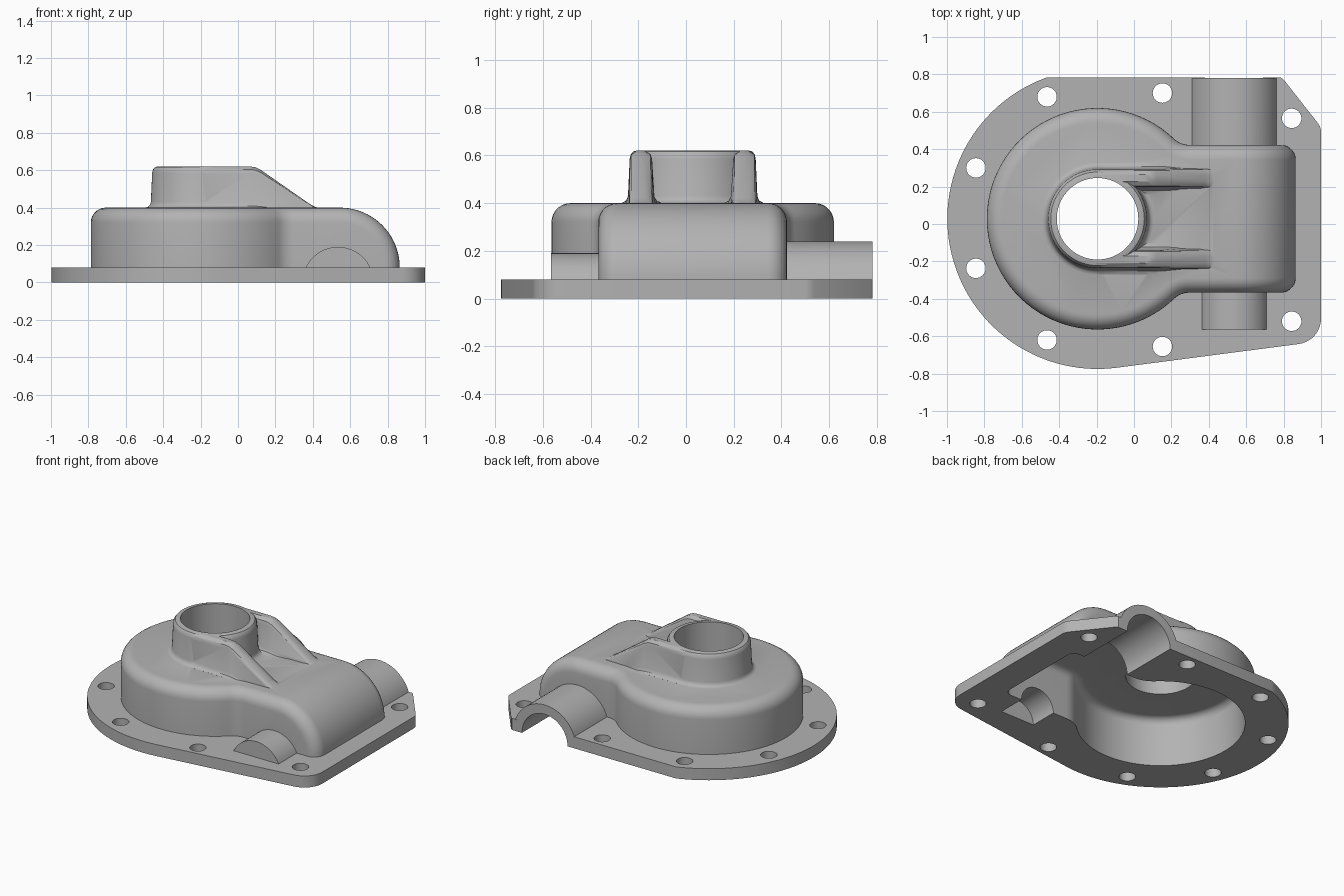
import bpy, bmesh, math
from mathutils import Vector

if "Cube" in bpy.data.objects:
    bpy.data.objects.remove(bpy.data.objects["Cube"])

CX, CY = -0.195, 0.028          # axis of the round chamber
SX = 0.535                      # axis of the half-round shaft bosses
pi = math.pi

metal = bpy.data.materials.new("cast_grey")
metal.diffuse_color = (0.45, 0.45, 0.45, 1)
metal.use_nodes = True
metal.node_tree.nodes["Principled BSDF"].inputs["Base Color"].default_value = metal.diffuse_color


def finish(bm, name):
    bmesh.ops.remove_doubles(bm, verts=bm.verts, dist=1e-5)
    bmesh.ops.recalc_face_normals(bm, faces=bm.faces)
    me = bpy.data.meshes.new(name)
    bm.to_mesh(me)
    bm.free()
    me.materials.append(metal)
    ob = bpy.data.objects.new(name, me)
    bpy.context.collection.objects.link(ob)
    return ob


def loft(rings, name):
    """Closed solid through rings of equal length."""
    bm = bmesh.new()
    vs = [[bm.verts.new(p) for p in r] for r in rings]
    n = len(vs[0])
    for a, b in zip(vs, vs[1:]):
        for i in range(n):
            j = (i + 1) % n
            bm.faces.new((a[i], a[j], b[j], b[i]))
    bm.faces.new(vs[0])
    bm.faces.new(vs[-1])
    return finish(bm, name)


def cylinder(name, x, y, r, z0, z1, n=48):
    return loft([[(x + r * math.cos(2 * pi * i / n), y + r * math.sin(2 * pi * i / n), z)
                  for i in range(n)] for z in (z0, z1)], name)


def shaft(name, r, y0, y1, n=64):
    return loft([[(SX + r * math.cos(2 * pi * i / n), y, r * math.sin(2 * pi * i / n))
                  for i in range(n)] for y in (y0, y1)], name)


def outline(d):
    """Keyhole outline of chamber and gear case, moved inward by d."""
    R, h, f = 0.592, 0.395, 0.12
    fx = math.sqrt((R + f) ** 2 - (h + f) ** 2)
    phi = math.atan2(h + f, fx)
    half = [(0.545 - CX, h - d)]
    for i in range(9):
        a = 1.5 * pi + (phi - pi / 2) * i / 8
        half.append((fx + (f + d) * math.cos(a), h + f + (f + d) * math.sin(a)))
    for i in range(1, 33):
        a = phi + (pi - phi) * i / 32
        half.append(((R - d) * math.cos(a), (R - d) * math.sin(a)))
    pts = half + [(x, -y) for x, y in half[-2::-1]]
    return [(CX + x, CY + y) for x, y in pts]


def housing(name, t, round_r, base):
    """Round-edged keyhole body whose case end curves down; t shrinks it."""
    top = 0.4 - t
    levels = [(t, 0.08)] + [(t + round_r * (1 - math.cos(a)), top - round_r + round_r * math.sin(a))
                            for a in [pi / 2 * i / 7 for i in range(8)]]
    bm = bmesh.new()
    rings = [[bm.verts.new((x, y, z)) for x, y in outline(d)] for d, z in levels]
    for a, b in zip(rings, rings[1:]):
        for i in range(len(a) - 1):
            bm.faces.new((a[i], a[i + 1], b[i + 1], b[i]))
    bm.faces.new(rings[0])
    bm.faces.new(rings[-1])
    # curved end: turn the end section a quarter around the base edge
    contour = [r[0] for r in rings] + [r[-1] for r in reversed(rings)]
    prev, steps = contour, 20
    for k in range(1, steps + 1):
        a = pi / 2 * k / steps
        cur = []
        for i, v in enumerate(contour):
            rho = v.co.z - 0.08
            on_axis = i in (0, len(contour) - 1)
            cur.append(v if on_axis else bm.verts.new(
                (0.545 + rho * math.sin(a), v.co.y, 0.08 + rho * math.cos(a))))
        for i in range(len(contour) - 1):
            quad = list(dict.fromkeys((prev[i], prev[i + 1], cur[i + 1], cur[i])))
            bm.faces.new(quad)
        prev = cur
    bm.faces.new(prev)
    for v in bm.verts:
        if v.co.z < 0.0801:
            v.co.z = base
    return finish(bm, name)


def flange():
    """Flat mounting plate with a round end and clipped corners."""
    R = 0.803
    a0 = pi - math.asin((0.782 - CY) / R)
    a1 = 1.5 * pi + 0.13
    pts = [(CX + R * math.cos(a0 + (a1 - a0) * i / 56),
            CY + R * math.sin(a0 + (a1 - a0) * i / 56)) for i in range(57)]
    pts += [(0.862 + 0.138 * math.cos(a), -0.505 + 0.138 * math.sin(a))
            for a in [-1.44 + 1.44 * i / 10 for i in range(11)]]
    pts += [(1.0, 0.50), (0.995, 0.52), (0.985, 0.537), (0.802, 0.77), (0.785, 0.782)]
    return loft([[(x, y, z) for x, y in pts] for z in (0, 0.08)], "flange")


def tower():
    """Turned collar with a rounded rim and a flared foot."""
    prof = [(0.30, 0.36), (0.30, 0.40), (0.285, 0.405), (0.276, 0.415), (0.271, 0.43),
            (0.264, 0.585), (0.26, 0.603), (0.25, 0.616), (0.232, 0.621)]
    return loft([[(CX + r * math.cos(2 * pi * i / 72), CY + r * math.sin(2 * pi * i / 72), z)
                  for i in range(72)] for r, z in prof], "collar")


def rib(side):
    """Sloping rib running from the collar down to the gear case."""
    sec = [(0.30, 0), (0.298, 0.155), (0.28, 0.19), (0.27, 0.26), (0.264, 0.86), (0.258, 0.94),
           (0.236, 1), (0.20, 1), (0.176, 0.94), (0.17, 0.86), (0.16, 0.26), (0.15, 0.19),
           (0.13, 0.155), (0.128, 0)]
    path = [(CX, 0.62), (0.06, 0.62), (0.09, 0.617), (0.12, 0.603), (0.38, 0.422),
            (0.41, 0.405), (0.46, 0.39)]
    return loft([[(x, CY + side * y, 0.36 + (h - 0.36) * t) for y, t in sec]
                 for x, h in path], "rib")


def combine(target, tool, op):
    m = target.modifiers.new(op, 'BOOLEAN')
    m.operation, m.object, m.solver = op, tool, 'EXACT'
    bpy.context.view_layer.objects.active = target
    bpy.ops.object.modifier_apply(modifier=m.name)
    bpy.data.objects.remove(tool)


# solid parts
cover = flange()
cover.name = "gear_cover"
for part in (housing("shell", 0, 0.08, 0.04),
             shaft("rear_shaft_boss_temp", 0.24, 0.2, 0.7815),
             shaft("front_shaft_boss_temp", 0.19, -0.565, -0.2)):
    combine(cover, part, 'UNION')
for part in (tower(), rib(1), rib(-1)):
    combine(cover, part, 'UNION')

# hollow inside, shaft bores and everything below the mounting face
slab = loft([[(x, y, z) for x, y in ((-2, -2), (2, -2), (2, 2), (-2, 2))]
             for z in (-1, 0)], "trim")
combine(cover, slab, 'DIFFERENCE')
for part in (housing("cavity", 0.062, 0.05, -0.05),
             shaft("rear_bore", 0.175, 0.2, 0.9),
             shaft("front_bore", 0.13, -0.50, -0.2),
             cylinder("collar_bore", CX, CY, 0.218, 0.2, 0.8, 72)):
    combine(cover, part, 'DIFFERENCE')

# bolt holes
for x, y in ((-0.465, 0.68), (0.152, 0.7), (0.843, 0.565), (-0.845, 0.3),
             (-0.845, -0.237), (-0.465, -0.62), (0.152, -0.655), (0.843, -0.52)):
    combine(cover, cylinder("bolt_hole", x, y, 0.052, -0.1, 0.2, 32), 'DIFFERENCE')

bpy.ops.object.select_all(action='DESELECT')
cover.select_set(True)
bpy.context.view_layer.objects.active = cover
bpy.ops.object.shade_smooth_by_angle(angle=math.radians(32))
